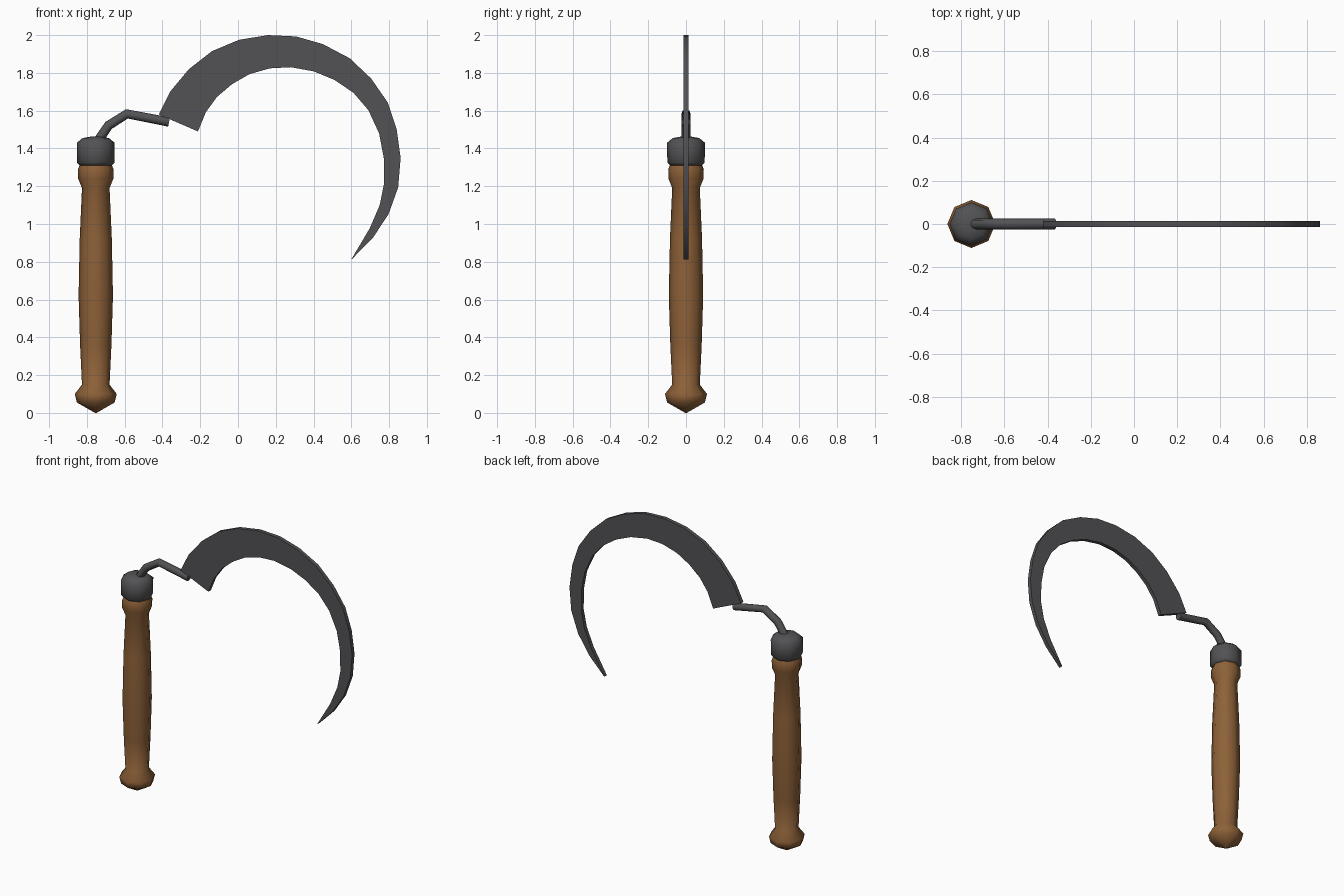
import bpy, bmesh, math
from mathutils import Vector

if "Cube" in bpy.data.objects:
    bpy.data.objects.remove(bpy.data.objects["Cube"])

HANDLE_X = -0.753


def material(name, color):
    m = bpy.data.materials.new(name)
    m.diffuse_color = (*color, 1)
    m.use_nodes = True
    m.node_tree.nodes["Principled BSDF"].inputs["Base Color"].default_value = m.diffuse_color
    return m


WOOD = material("wood", (0.27, 0.12, 0.04))
IRON = material("iron", (0.085, 0.085, 0.09))


def finish(name, bm, mat, angle):
    bmesh.ops.recalc_face_normals(bm, faces=bm.faces)
    me = bpy.data.meshes.new(name)
    bm.to_mesh(me)
    bm.free()
    me.materials.append(mat)
    ob = bpy.data.objects.new(name, me)
    bpy.context.collection.objects.link(ob)
    bpy.ops.object.select_all(action='DESELECT')
    ob.select_set(True)
    bpy.context.view_layer.objects.active = ob
    bpy.ops.object.shade_smooth_by_angle(angle=math.radians(angle))
    return ob


def skin(bm, rings):
    """Bridge consecutive closed rings and cap both ends."""
    for a, b in zip(rings, rings[1:]):
        for i in range(len(a)):
            j = (i + 1) % len(a)
            bm.faces.new((a[i], a[j], b[j], b[i]))
    bm.faces.new(rings[0])
    bm.faces.new(rings[-1])


def tube(name, stations, mat, angle, sides=8):
    """Sweep rings along (centre, axis, radius) stations lying in the xz plane."""
    bm = bmesh.new()
    rings = []
    for c, axis, r in stations:
        v = Vector((0, 1, 0))
        u = v.cross(axis).normalized()
        rings.append([bm.verts.new(c + r * (math.cos(t) * u + math.sin(t) * v))
                      for t in (2 * math.pi * k / sides for k in range(sides))])
    skin(bm, rings)
    return finish(name, bm, mat, angle)


def lathe(name, profile, mat, angle):
    up = Vector((0, 0, 1))
    return tube(name, [(Vector((HANDLE_X, 0, z)), up, r) for r, z in profile], mat, angle)


# Turned wooden handle with pommel and collar
lathe("handle", [(0.004, 0.0), (0.1, 0.055), (0.111, 0.1), (0.073, 0.15),
                 (0.083, 0.36), (0.091, 0.62), (0.085, 0.92), (0.073, 1.19),
                 (0.093, 1.24), (0.094, 1.29), (0.084, 1.315)], WOOD, 60)

# Iron ferrule
lathe("ferrule", [(0.085, 1.31), (0.099, 1.325), (0.1, 1.43), (0.07, 1.455),
                  (0.03, 1.462)], IRON, 50)

# Bent tang joining ferrule and blade
path = [Vector((x, 0, z)) for x, z in
        ((-0.745, 1.435), (-0.685, 1.522), (-0.588, 1.583), (-0.365, 1.54))]
stations = []
for i, p in enumerate(path):
    before = (p - path[i - 1]).normalized() if i else Vector()
    after = (path[i + 1] - p).normalized() if i < len(path) - 1 else Vector()
    stations.append((p, (before + after).normalized(), 0.025))
tube("tang", stations, IRON, 50)

# Crescent blade: outer spine and inner edge points (x, z) from heel to tip
spine = [(-0.42, 1.58), (-0.36, 1.70), (-0.26, 1.82), (-0.138, 1.915), (0.005, 1.975),
         (0.158, 2.0), (0.307, 1.993), (0.45, 1.952), (0.592, 1.877), (0.705, 1.77),
         (0.793, 1.643), (0.84, 1.502), (0.861, 1.35), (0.848, 1.194), (0.797, 1.052),
         (0.713, 0.925), (0.604, 0.815)]
edge = [(-0.212, 1.49), (-0.17, 1.592), (-0.112, 1.672), (-0.032, 1.74), (0.06, 1.793),
        (0.168, 1.824), (0.28, 1.83), (0.402, 1.808), (0.512, 1.762), (0.612, 1.694),
        (0.69, 1.603), (0.747, 1.48), (0.772, 1.348), (0.773, 1.212), (0.75, 1.1),
        (0.698, 0.978), (0.6, 0.813)]
T = 0.013
bm = bmesh.new()
skin(bm, [[bm.verts.new((x, y, z)) for (x, z), y in
           ((o, -T), (o, T), (i, T), (i, -T))] for o, i in zip(spine, edge)])
finish("blade", bm, IRON, 30)
